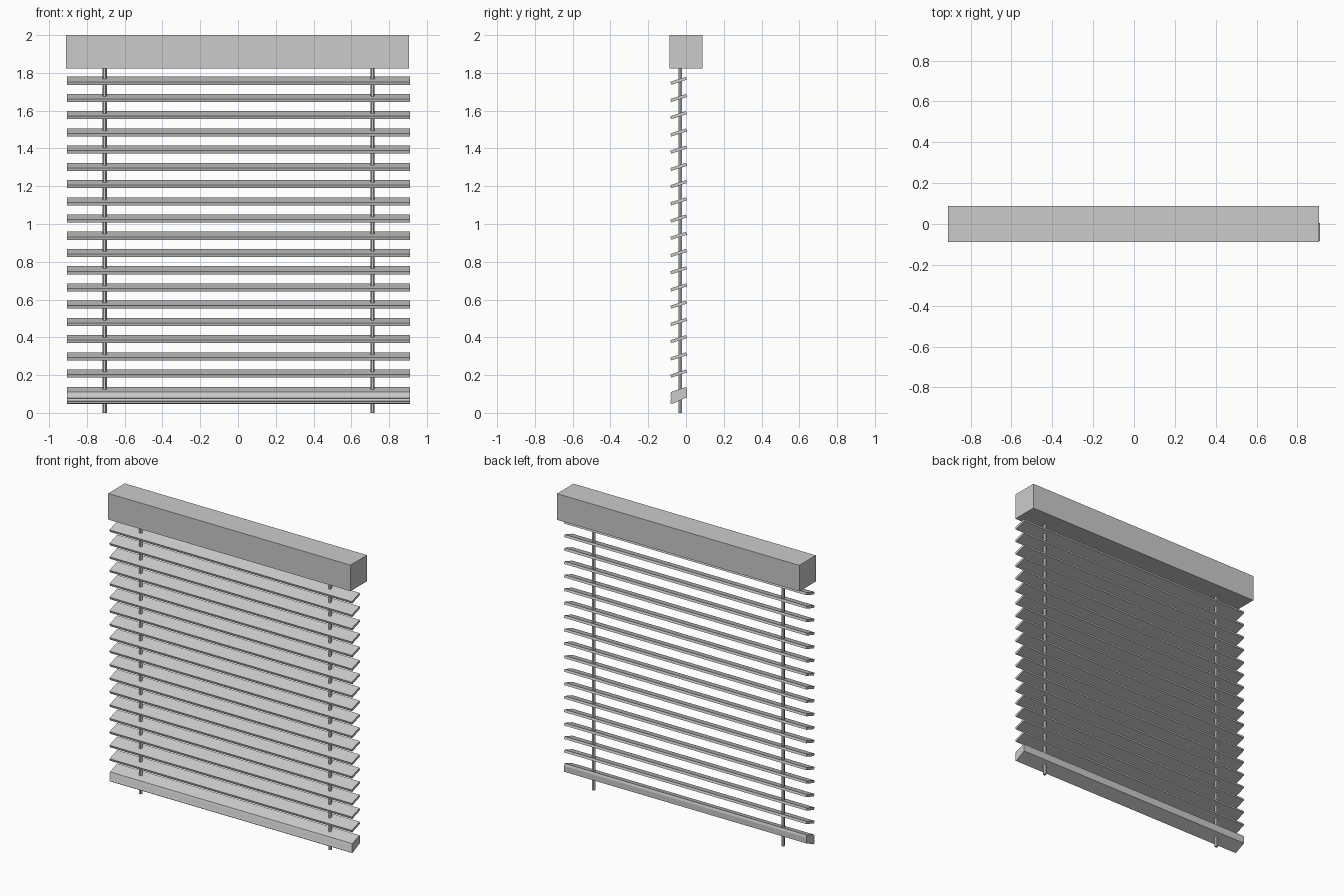
import bpy
import bmesh
import math
from mathutils import Matrix

if "Cube" in bpy.data.objects:
    bpy.data.objects.remove(bpy.data.objects["Cube"])


def finish(name, bm):
    bmesh.ops.recalc_face_normals(bm, faces=bm.faces)
    mesh = bpy.data.meshes.new(name)
    bm.to_mesh(mesh)
    bm.free()
    obj = bpy.data.objects.new(name, mesh)
    bpy.context.collection.objects.link(obj)
    return obj


def box(name, size, centre, tilt=0.0):
    bm = bmesh.new()
    m = (Matrix.Translation(centre) @ Matrix.Rotation(tilt, 4, 'X')
         @ Matrix.Diagonal((*size, 1)))
    bmesh.ops.create_cube(bm, size=1, matrix=m)
    return finish(name, bm)


def extrude_x(name, profile, x0, x1):
    bm = bmesh.new()
    face = bm.faces.new([bm.verts.new((x0, y, z)) for y, z in profile])
    ext = bmesh.ops.extrude_face_region(bm, geom=[face])
    verts = [g for g in ext["geom"] if isinstance(g, bmesh.types.BMVert)]
    bmesh.ops.translate(bm, verts=verts, vec=(x1 - x0, 0, 0))
    return finish(name, bm)


X_MID = 0.003          # slats sit slightly right of the head rail
SLAT_Y = -0.039
PITCH = 0.0912
TOP_Z = 1.7585

# Head rail
box("head_rail", (1.816, 0.177, 0.177), (-X_MID, 0, 1.9115))

# Tilted slats
for i in range(18):
    box(f"slat_{i + 1:02d}", (1.816, 0.0873, 0.0165),
        (X_MID, SLAT_Y, TOP_Z - i * PITCH), math.radians(18))

# Bottom rail: sloped block with a ridged front
profile = [(0.000, 0.138), (-0.078, 0.111)]
for k in range(3):
    z = 0.095 - 0.0165 * k
    profile += [(-0.083, z), (-0.079, z - 0.001)]
profile += [(-0.083, 0.052), (-0.076, 0.046), (0.005, 0.083), (0.005, 0.122)]
extrude_x("bottom_rail", profile, X_MID - 0.908, X_MID + 0.908)

# Six-sided lift cords
for side, sx in (("left", -1), ("right", 1)):
    bm = bmesh.new()
    bmesh.ops.create_cone(
        bm, cap_ends=True, segments=6, radius1=0.0115, radius2=0.0115,
        depth=1.84,
        matrix=Matrix.Translation((X_MID + sx * 0.709, -0.031, 0.92))
        @ Matrix.Rotation(math.pi / 2, 4, 'Z'))
    finish(f"lift_cord_{side}", bm)
